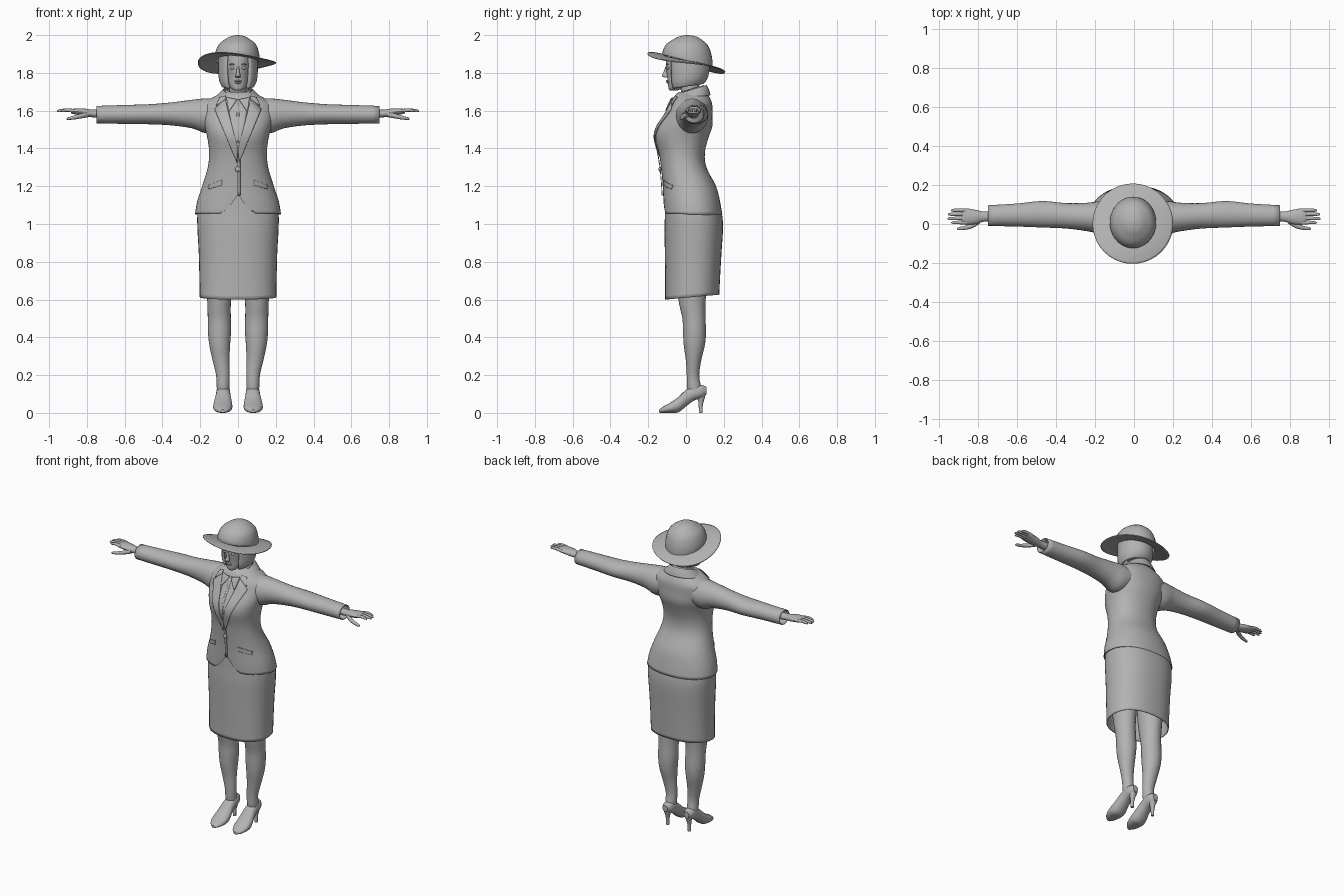
import bpy, bmesh, math

grey = bpy.data.materials.new("soft grey")
grey.diffuse_color = (0.45, 0.45, 0.45, 1)


def finish(name, bm, thick=0.0):
    bmesh.ops.recalc_face_normals(bm, faces=bm.faces[:])
    me = bpy.data.meshes.new(name)
    bm.to_mesh(me)
    bm.free()
    me.materials.append(grey)
    ob = bpy.data.objects.new(name, me)
    bpy.context.collection.objects.link(ob)
    if thick:
        mod = ob.modifiers.new("thickness", 'SOLIDIFY')
        mod.thickness = thick
    return ob


def smooth(rings, steps=3):
    """Catmull-Rom interpolation of ring tuples (t, a, b, ra, rb, tilt)."""
    r = [tuple(q) + (0,) * (6 - len(q)) for q in rings]
    out = []
    for i in range(len(r) - 1):
        p0, p1, p2, p3 = r[max(i - 1, 0)], r[i], r[i + 1], r[min(i + 2, len(r) - 1)]
        for s in range(steps):
            u = s / steps
            out.append(tuple(0.5 * (2 * b + (c - a) * u + (2 * a - 5 * b + 4 * c - d) * u * u
                                    + (3 * b - a - 3 * c + d) * u ** 3)
                             for a, b, c, d in zip(p0, p1, p2, p3)))
    return out + [r[-1]]


def loft(name, rings, axis='z', side=1, n=2.0, seg=28, gap=0, caps=(1, 1), thick=0.0, warp=None):
    """Skin oval rings along an axis; gap (degrees) leaves an opening at the front."""
    bm = bmesh.new()
    count = seg + 1 if gap else seg
    rows = []
    for t, a, b, ra, rb, tilt in smooth(rings):
        row = []
        for k in range(count):
            th = math.radians(-90 + gap + (360 - 2 * gap) * k / seg)
            c, s = math.cos(th), math.sin(th)
            u = ra * math.copysign(abs(c) ** (2 / n), c)
            v = rb * math.copysign(abs(s) ** (2 / n), s)
            w = t + tilt * v
            co = {'z': (a + u, b + v, w), 'x': (w, a + u, b + v), 'y': (a + u, w, b + v)}[axis]
            if warp:
                co = warp(*co)
            row.append(bm.verts.new((co[0] * side, co[1], max(co[2], 0))))
        rows.append(row)
    for r0, r1 in zip(rows, rows[1:]):
        for k in range(seg):
            j = (k + 1) % count
            bm.faces.new((r0[k], r0[j], r1[j], r1[k]))
    if not gap:
        for flag, row in zip(caps, (rows[0], rows[-1])):
            if flag:
                bm.faces.new(row)
    return finish(name, bm, thick)


def blob(name, loc, scale):
    bm = bmesh.new()
    bmesh.ops.create_uvsphere(bm, u_segments=14, v_segments=8, radius=1)
    bmesh.ops.scale(bm, vec=scale, verts=bm.verts)
    bmesh.ops.translate(bm, vec=loc, verts=bm.verts)
    return finish(name, bm)


# Jacket body, with a curved cutaway at the front hem
jacket = [(1.05, 0, .0375, .228, .155), (1.12, 0, .03, .216, .15), (1.2, 0, .018, .19, .141),
          (1.3, 0, -.012, .16, .12), (1.38, 0, -.022, .153, .122), (1.46, 0, -.022, .163, .142),
          (1.52, 0, -.005, .178, .145), (1.58, 0, .015, .19, .125), (1.63, 0, .027, .185, .112),
          (1.66, 0, .03, .15, .1), (1.685, 0, .03, .105, .085), (1.7, 0, .03, .07, .065)]
JN = 2.2


def cutaway(x, y, z):
    if y < 0:
        z = max(z, 1.055 + .1 * max(0, 1 - abs(x) / .1) ** 1.6)
    return x, y, z


loft("jacket_body", jacket, n=JN, seg=48, caps=(0, 1), thick=.006, warp=cutaway)
dense = smooth(jacket)


def front(x, z):
    """Depth of the jacket front at a given place."""
    for p, q in zip(dense, dense[1:]):
        if z <= q[0]:
            break
    f = min(max((z - p[0]) / (q[0] - p[0]), 0), 1)
    cy, rx, ry = (p[i] + (q[i] - p[i]) * f for i in (2, 3, 4))
    return cy - ry * max(0, 1 - min(abs(x / rx), 1) ** JN) ** (1 / JN)


def plate(name, p0, p1, p2, p3, off, side=1, res=8):
    """Thin patch following the jacket front: bottom edge p0-p1, top edge p2-p3."""
    bm = bmesh.new()
    g = []
    for i in range(res + 1):
        v = i / res
        row = []
        for k in range(res + 1):
            u = k / res
            x, z = ((p0[m] * (1 - u) + p1[m] * u) * (1 - v) + (p2[m] * (1 - u) + p3[m] * u) * v
                    for m in (0, 1))
            row.append(bm.verts.new((x * side, front(x, z) - off, z)))
        g.append(row)
    for i in range(res):
        for k in range(res):
            bm.faces.new((g[i][k], g[i][k + 1], g[i + 1][k + 1], g[i + 1][k]))
    return finish(name, bm, .004)


# Shirt front, closing seam and button
plate("shirt_front", (-.002, 1.36), (.002, 1.36), (-.06, 1.66), (.06, 1.66), .003)
plate("shirt_placket", (-.003, 1.38), (.003, 1.38), (-.008, 1.64), (.008, 1.64), .005)
plate("jacket_closing", (-.003, 1.15), (.012, 1.15), (-.003, 1.34), (.012, 1.34), .004)
blob("jacket_button", (0, front(0, 1.29) - .006, 1.29), (.015, .008, .015))

# Skirt, open below, hem a little higher at the back
loft("skirt", [(.613, 0, .033, .203, .143, .09), (.7, 0, .035, .204, .145, .05),
               (.85, 0, .038, .208, .15), (.98, 0, .041, .215, .155),
               (1.06, 0, .039, .214, .15), (1.16, 0, .028, .195, .138)],
     n=2.3, seg=40, caps=(0, 1), thick=.005)

# Neck, head and facial features
loft("neck", [(1.63, 0, .03, .06, .055), (1.68, 0, .025, .048, .05),
              (1.73, 0, .02, .045, .05), (1.78, 0, .02, .05, .055)])
loft("head", [(1.706, 0, -.066, .018, .018), (1.716, 0, -.058, .034, .034),
              (1.74, 0, -.035, .052, .06), (1.78, 0, -.012, .064, .087),
              (1.83, 0, -.008, .071, .099), (1.88, 0, 0, .074, .104),
              (1.92, 0, .005, .068, .1)])
loft("nose", [(1.776, 0, -.104, .012, .008), (1.784, 0, -.11, .014, .018),
              (1.8, 0, -.108, .009, .012), (1.835, 0, -.102, .006, .007)], seg=12)
blob("upper_lip", (0, -.097, 1.757), (.02, .009, .005))
blob("lower_lip", (0, -.094, 1.748), (.017, .009, .006))
for s, tag in ((1, "left"), (-1, "right")):
    blob(tag + "_eye", (s * .029, -.096, 1.825), (.013, .007, .007))
    blob(tag + "_brow", (s * .03, -.099, 1.845), (.018, .006, .004))

# Bobbed hair, open around the face
loft("hair", [(1.728, 0, .003, .086, .088, .15), (1.76, 0, .008, .1, .105, .08),
              (1.82, 0, .012, .105, .112), (1.91, 0, .01, .1, .112)], seg=32, gap=36, thick=.014)
loft("hair_back", [(1.75, 0, .04, .07, .055, .1), (1.8, 0, .035, .09, .08),
                   (1.9, 0, .03, .09, .085)])


# Tilted hat
def twist(x, y, z):
    return x, y, z + .7 * x * y


loft("hat_crown", [(1.865, -.005, .008, .119, .132, -.24), (1.9, -.005, .008, .117, .13, -.15),
                   (1.95, -.003, .008, .099, .109, -.05), (1.985, -.002, .008, .055, .062),
                   (1.996, -.002, .008, .028, .032), (2.0, -.002, .008, .003, .003)],
     seg=36, caps=(0, 1))
loft("hat_brim", [(1.866, -.006, .005, .112, .12, -.24), (1.862, -.006, .003, .16, .165, -.24),
                  (1.855, -.006, .002, .207, .206, -.235)], seg=40, caps=(0, 0), thick=.005, warp=twist)

# Collars, standing higher behind the neck
loft("jacket_collar", [(1.672, 0, .028, .122, .102, .1), (1.692, 0, .03, .1, .092, .2),
                       (1.712, 0, .03, .078, .08, .3)], gap=38, thick=.006)
loft("shirt_collar", [(1.675, 0, .028, .08, .082, .2), (1.715, 0, .026, .06, .07, .3)],
     gap=25, thick=.005)

for s, tag in ((1, "left_"), (-1, "right_")):
    # Lapels, collar points and pocket flaps
    plate(tag + "lapel", (0, 1.39), (.006, 1.325), (.068, 1.665), (.125, 1.61), .009, s)
    plate(tag + "collar_leaf", (.068, 1.66), (.118, 1.625), (.066, 1.68), (.098, 1.672), .01, s)
    plate(tag + "shirt_point", (.045, 1.6), (.052, 1.605), (.005, 1.66), (.062, 1.672), .013, s)
    plate(tag + "pocket_flap", (.085, 1.205), (.155, 1.185), (.085, 1.233), (.16, 1.205), .006, s)

    # Sleeve, open at the cuff
    loft(tag + "sleeve", [(.1, .032, 1.583, .085, .08), (.17, .033, 1.573, .085, .092),
                          (.24, .036, 1.582, .073, .076), (.35, .042, 1.583, .065, .061),
                          (.47, .05, 1.581, .068, .053), (.6, .046, 1.58, .059, .05),
                          (.75, .043, 1.579, .053, .046)], 'x', s, caps=(1, 0), thick=.005)

    # Hand: palm, four fingers and thumb
    loft(tag + "palm", [(.7, .04, 1.582, .028, .024), (.77, .038, 1.585, .026, .02),
                        (.81, .036, 1.59, .036, .021), (.86, .038, 1.596, .042, .016),
                        (.885, .038, 1.597, .038, .011)], 'x', s, seg=16)
    for i, (y, tip) in enumerate(((.007, .938), (.028, .957), (.05, .955), (.07, .94))):
        loft(tag + "finger_%d" % (i + 1),
             [(.86, y, 1.597, .0105, .01), (.9, y + .001, 1.603, .0095, .009),
              (tip - .012, y, 1.6, .008, .0075), (tip, y, 1.597, .003, .003)], 'x', s, seg=10)
    loft(tag + "thumb", [(.79, .018, 1.58, .016, .014), (.83, -.008, 1.572, .014, .013),
                         (.87, -.02, 1.563, .011, .01), (.9, -.024, 1.558, .008, .007),
                         (.908, -.024, 1.557, .003, .003)], 'x', s, seg=10)

    # Leg
    loft(tag + "leg", [(.09, .079, .05, .03, .036), (.14, .079, .042, .034, .037),
                       (.2, .08, .037, .036, .033), (.28, .09, .04, .045, .041),
                       (.36, .097, .044, .055, .056), (.43, .098, .045, .061, .061),
                       (.5, .099, .042, .061, .061), (.58, .1, .033, .062, .07),
                       (.68, .1, .03, .07, .08), (.8, .1, .03, .08, .085)], 'z', s)

    # High-heeled shoe
    loft(tag + "shoe", [(-.143, .08, .009, .012, .008), (-.12, .081, .017, .036, .017),
                        (-.08, .081, .028, .05, .028), (-.04, .08, .044, .049, .041),
                        (0, .079, .078, .041, .044), (.04, .078, .104, .037, .04),
                        (.08, .078, .113, .034, .035), (.108, .078, .117, .018, .02)],
         'y', s, n=2.2, seg=24)
    loft(tag + "shoe_heel", [(0, .079, .078, .01, .01), (.04, .079, .078, .011, .011),
                             (.075, .078, .08, .018, .018), (.105, .078, .079, .028, .027)],
         'z', s, seg=14)

# Smooth shading with sharp edges kept
bpy.ops.object.select_all(action='SELECT')
bpy.context.view_layer.objects.active = bpy.context.scene.objects[0]
bpy.ops.object.shade_smooth_by_angle(angle=math.radians(40))
